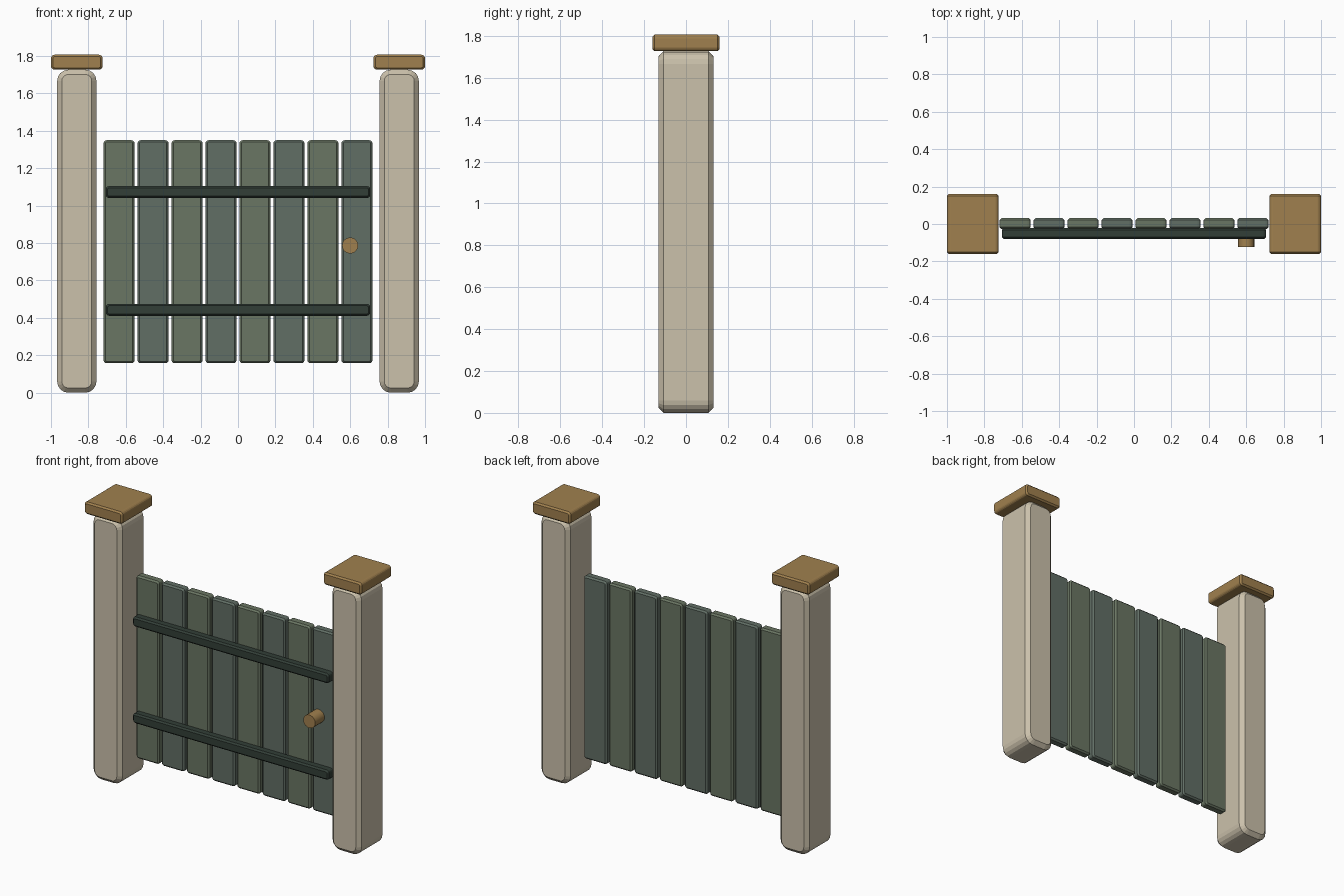
import bpy, bmesh, math

if "Cube" in bpy.data.objects:
    bpy.data.objects.remove(bpy.data.objects["Cube"])


def material(name, rgb):
    m = bpy.data.materials.new(name)
    lin = [(c / 255 / 12.92) if c < 11 else ((c / 255 + 0.055) / 1.055) ** 2.4 for c in rgb]
    m.diffuse_color = (*lin, 1)
    m.use_nodes = True
    m.node_tree.nodes["Principled BSDF"].inputs["Base Color"].default_value = m.diffuse_color
    return m


STONE = material("stone", (203, 193, 171))
BRASS = material("brass", (160, 128, 78))
GREENS = [material("moss_paint", (106, 118, 99)), material("slate_paint", (97, 110, 101))]
DARK = material("dark_paint", (50, 62, 55))


def finish(bm, name, mat):
    bmesh.ops.recalc_face_normals(bm, faces=bm.faces)
    mesh = bpy.data.meshes.new(name)
    bm.to_mesh(mesh)
    bm.free()
    mesh.materials.append(mat)
    ob = bpy.data.objects.new(name, mesh)
    bpy.context.collection.objects.link(ob)
    return ob


def outline(w, h, r, seg):
    """Rounded rectangle in x-z, centred on the origin."""
    pts = []
    for k, (sx, sz) in enumerate([(1, 1), (-1, 1), (-1, -1), (1, -1)]):
        for i in range(seg + 1):
            a = math.pi / 2 * (k + i / seg)
            pts.append((sx * (w / 2 - r) + r * math.cos(a), sz * (h / 2 - r) + r * math.sin(a)))
    return pts


def slab(name, mat, x, y, z, radius, bevel, seg=4):
    """Rounded x-z outline extruded along y with chamfered front and back rims."""
    w, h = x[1] - x[0], z[1] - z[0]
    cx, cz = sum(x) / 2, sum(z) / 2
    bm = bmesh.new()
    rings = []
    for yy, inset in [(y[0], bevel), (y[0] + bevel, 0), (y[1] - bevel, 0), (y[1], bevel)]:
        pts = outline(w - 2 * inset, h - 2 * inset, radius - inset, seg)
        rings.append([bm.verts.new((cx + px, yy, cz + pz)) for px, pz in pts])
    n = len(rings[0])
    for a, b in zip(rings, rings[1:]):
        for i in range(n):
            bm.faces.new((a[i], a[(i + 1) % n], b[(i + 1) % n], b[i]))
    bm.faces.new(rings[0])
    bm.faces.new(rings[-1])
    return finish(bm, name, mat)


# Gate posts with overhanging caps
for side, s in (("left", -1), ("right", 1)):
    c = s * 0.862
    slab(side + "_post", STONE, (c - 0.105, c + 0.105), (-0.132, 0.132), (0, 1.727), 0.06, 0.025)
    slab(side + "_post_cap", BRASS, (c - 0.138, c + 0.138), (-0.16, 0.16), (1.727, 1.807), 0.02, 0.01)

# Vertical planks in alternating greens
for i in range(8):
    c = (i - 3.5) * 0.1817
    slab(f"plank_{i + 1}", GREENS[i % 2], (c - 0.083, c + 0.083), (-0.027, 0.031),
         (0.158, 1.35), 0.016, 0.01, 3)

# Cross rails on the front
for name, z in (("lower_rail", 0.443), ("upper_rail", 1.073)):
    slab(name, DARK, (-0.707, 0.707), (-0.08, -0.022), (z - 0.032, z + 0.032), 0.018, 0.01, 3)

# Round knob
bm = bmesh.new()
bmesh.ops.create_cone(bm, cap_ends=True, segments=20, radius1=0.043, radius2=0.043, depth=0.1)
for v in bm.verts:
    x, y, z = v.co
    v.co = (x + 0.6, z - 0.073, y + 0.787)
knob = finish(bm, "knob", BRASS)
for p in knob.data.polygons:
    p.use_smooth = len(p.vertices) == 4
for e in knob.data.edges:
    a, b = (knob.data.vertices[i].co for i in e.vertices)
    e.use_edge_sharp = abs(a.y - b.y) < 0.01
